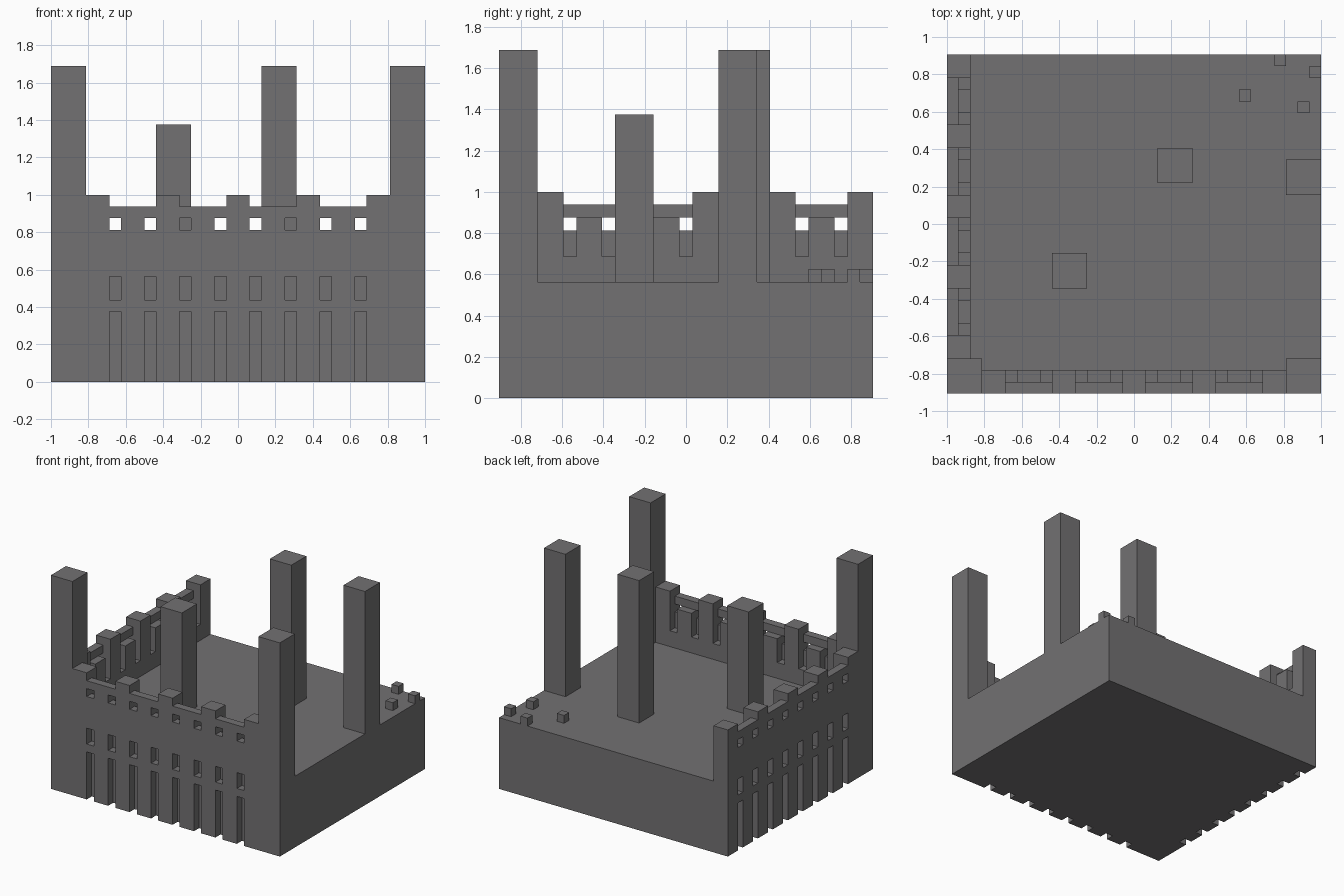
import bpy
import bmesh

if "Cube" in bpy.data.objects:
    bpy.data.objects.remove(bpy.data.objects["Cube"], do_unlink=True)

U = 1 / 16                    # one building block
WIDTH, DEPTH, FLOOR = 32, 29, 9
BAYS = (5, 11, 17, 23)        # start of each gap in the battlements

stone = bpy.data.materials.new("grey_stone")
GREY = (0.17, 0.165, 0.17, 1)
stone.use_nodes = True
stone.diffuse_color = GREY
bsdf = next(n for n in stone.node_tree.nodes if n.type == "BSDF_PRINCIPLED")
bsdf.inputs["Base Color"].default_value = GREY
bsdf.inputs["Roughness"].default_value = 0.9


def blocks(name, boxes):
    """Object of boxes given as (x range, y range, z range) in blocks."""
    bm = bmesh.new()
    for ranges in boxes:
        verts = bmesh.ops.create_cube(bm, size=1)["verts"]
        for v in verts:
            spot = [hi if c > 0 else lo for c, (lo, hi) in zip(v.co, ranges)]
            v.co = ((spot[0] - WIDTH / 2) * U, (spot[1] - DEPTH / 2) * U, spot[2] * U)
    mesh = bpy.data.meshes.new(name)
    bm.to_mesh(mesh)
    bm.free()
    mesh.materials.append(stone)
    obj = bpy.data.objects.new(name, mesh)
    bpy.context.collection.objects.link(obj)
    return obj


def combine(target, other, operation):
    """Apply a boolean and remove the helper."""
    other.hide_render = True
    mod = target.modifiers.new(other.name, "BOOLEAN")
    mod.operation = operation
    mod.solver = "EXACT"
    mod.object = other
    bpy.context.view_layer.objects.active = target
    bpy.ops.object.modifier_apply(modifier=mod.name)
    bpy.data.objects.remove(other, do_unlink=True)


def both_walls(along, depth, height):
    """The same box for the front wall and for the side wall."""
    return [(along, depth, height), (depth, along, height)]


def square(x, y, size, top):
    return ((x, x + size), (y, y + size), (FLOOR, top))


# Solid base, two walls and the flush towers
castle = blocks("castle_base_and_walls", [((0, WIDTH), (0, DEPTH), (0, FLOOR))])
masonry = [
    ("front_wall", ((3, 29), (0, 2), (FLOOR, 16))),
    ("side_wall", ((0, 2), (3, DEPTH), (FLOOR, 16))),
    ("left_corner_tower", square(0, 0, 3, 27)),
    ("right_corner_tower", square(29, 0, 3, 27)),
    ("edge_tower", square(29, 17, 3, 27)),
]
for name, box in masonry:
    combine(castle, blocks(name, [box]), "UNION")

# Openings, inner niches, crenel gaps and low inner ledges
slots, windows, niches, gaps, ledges = [], [], [], [], []
for start in BAYS:
    for u in (start, start + 3):
        column = (u, u + 1)
        slots += both_walls(column, (-1, 1), (-1, 6))
        slots += both_walls(column, (-1, 1), (7, FLOOR))
        windows += both_walls(column, (-1, 1.5), (13, 14))
        niches += both_walls(column, (1, 3), (11, 17))
    gaps += both_walls((start, start + 4), (-1, 3), (15, 17))
    ledges += both_walls((start + 1, start + 3), (1, 3), (14, 17))
cuts = {"slots": slots, "niches": niches, "windows": windows,
        "gaps": gaps, "ledges": ledges}
for name, boxes in cuts.items():
    combine(castle, blocks(name + "_cutter", boxes), "DIFFERENCE")

# Free-standing pillars in the courtyard
blocks("tall_pillar", [square(18, 18, 3, 27)])
blocks("short_pillar", [square(9, 9, 3, 22)])

# Loose rubble near the open corner
for i, (x, y) in enumerate([(28, 28), (31, 27), (25, 25), (30, 24)]):
    blocks(f"rubble_block_{i + 1}", [square(x, y, 1, FLOOR + 1)])
